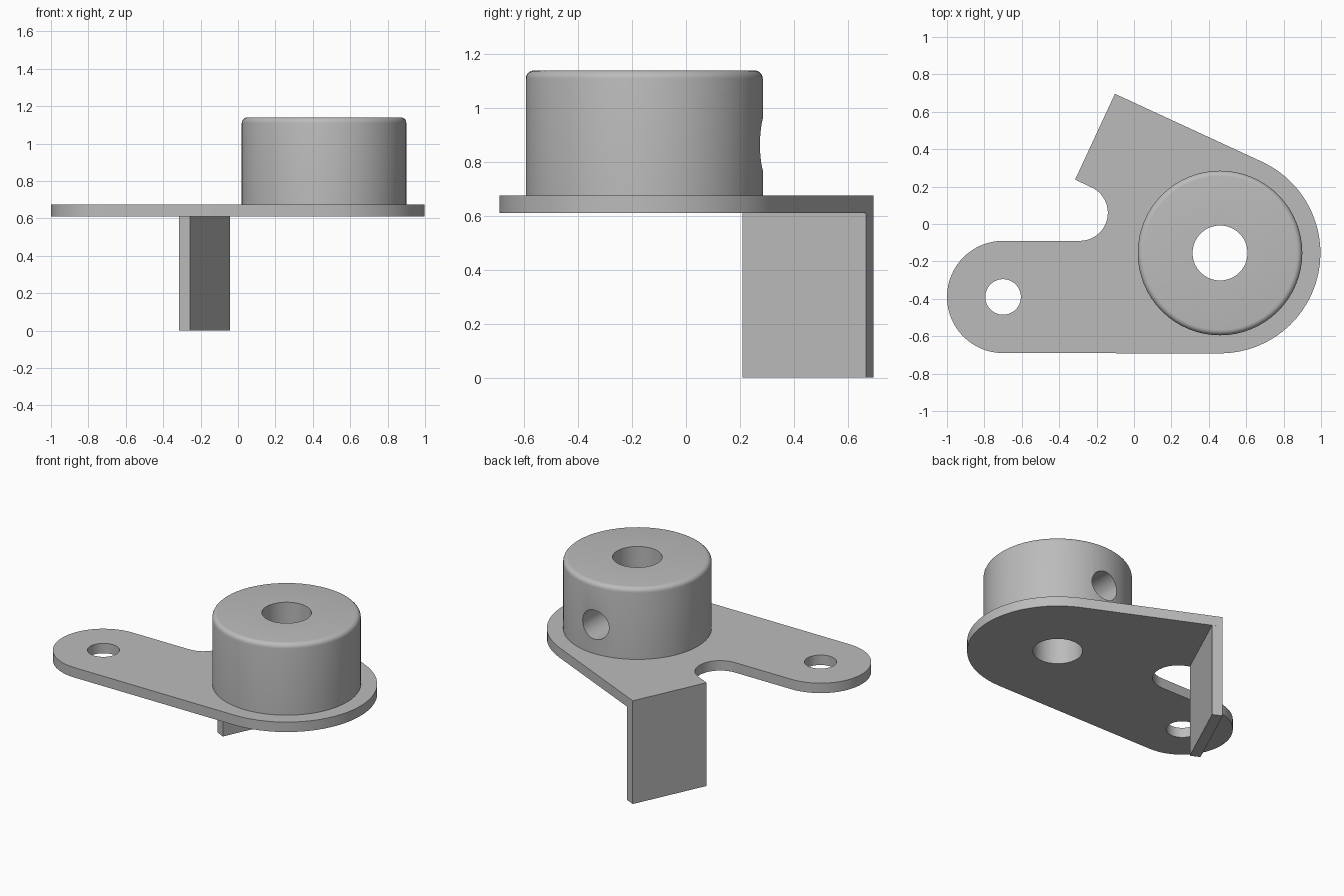
import bpy, bmesh
from math import cos, sin, radians
from mathutils import Matrix, Vector

if "Cube" in bpy.data.objects:
    bpy.data.objects.remove(bpy.data.objects["Cube"], do_unlink=True)

grey = bpy.data.materials.new("plain grey")
grey.use_nodes = True
grey.diffuse_color = (0.5, 0.5, 0.5, 1)
grey.node_tree.nodes["Principled BSDF"].inputs["Base Color"].default_value = grey.diffuse_color

SEGMENTS = 64
TILT = 65                      # direction of the angled tab edge, degrees
PLATE_LOW, PLATE_TOP, HUB_TOP = 0.61, 0.675, 1.14
HUB = Vector((0.46, -0.155))
ARM = Vector((-0.70, -0.39))
NOTCH = Vector((-0.29, 0.06))
TAB_BACK = Vector((-0.102, 0.696))
TAB_FRONT = Vector((-0.315, 0.237))


def finish(name, bm):
    bmesh.ops.recalc_face_normals(bm, faces=bm.faces[:])
    mesh = bpy.data.meshes.new(name)
    bm.to_mesh(mesh)
    bm.free()
    mesh.materials.append(grey)
    obj = bpy.data.objects.new(name, mesh)
    bpy.context.collection.objects.link(obj)
    return obj


def prism(name, outline, low, high):
    bm = bmesh.new()
    face = bm.faces.new([bm.verts.new((p[0], p[1], low)) for p in outline])
    top = bmesh.ops.extrude_face_region(bm, geom=[face])["geom"]
    verts = [g for g in top if isinstance(g, bmesh.types.BMVert)]
    bmesh.ops.translate(bm, verts=verts, vec=(0, 0, high - low))
    return finish(name, bm)


def arc(centre, radius, start, end):
    steps = max(2, round(abs(end - start) / 360 * SEGMENTS))
    angles = [radians(start + (end - start) * i / steps) for i in range(steps + 1)]
    return [centre + radius * Vector((cos(a), sin(a))) for a in angles]


def cylinder(name, radius, depth, matrix, fillet=0):
    bm = bmesh.new()
    bmesh.ops.create_cone(bm, cap_ends=True, segments=SEGMENTS, radius1=radius,
                          radius2=radius, depth=depth)
    if fillet:
        rim = [e for e in bm.edges if all(v.co.z > 0 for v in e.verts)]
        bmesh.ops.bevel(bm, geom=rim, offset=fillet, segments=5, profile=0.5, affect='EDGES')
    bm.transform(matrix)
    return finish(name, bm)


def select(obj):
    bpy.ops.object.select_all(action='DESELECT')
    obj.select_set(True)
    bpy.context.view_layer.objects.active = obj


def cut(obj, cutter):
    mod = obj.modifiers.new("hole", 'BOOLEAN')
    mod.operation, mod.solver, mod.object = 'DIFFERENCE', 'EXACT', cutter
    select(obj)
    bpy.ops.object.modifier_apply(modifier=mod.name)


# Flat plate: hub end, angled tab edge, rounded notch, arm end
outline = (arc(HUB, 0.537, -90, TILT) + [TAB_BACK, TAB_FRONT]
           + arc(NOTCH, 0.15, TILT, -90) + arc(ARM, 0.30, 90, 270))
plate = prism("base_plate", outline, PLATE_LOW, PLATE_TOP)

# Flange hanging from the angled edge
inward = 0.065 * Vector((sin(radians(TILT)), -cos(radians(TILT))))
flange = prism("bent_flange", [TAB_BACK, TAB_FRONT, TAB_FRONT + inward, TAB_BACK + inward],
               0, PLATE_LOW)

# Hub with rounded top rim
hub = cylinder("hub", 0.44, HUB_TOP - PLATE_TOP,
               Matrix.Translation((*HUB, (HUB_TOP + PLATE_TOP) / 2)), fillet=0.03)

# Bore, arm hole and rear set screw hole
bore = cylinder("bore_cutter", 0.147, 2, Matrix.Translation((*HUB, 0.8)))
arm_hole = cylinder("arm_hole_cutter", 0.095, 1, Matrix.Translation((*ARM, 0.64)))
screw = cylinder("screw_hole_cutter", 0.095, 0.6,
                 Matrix.Translation((HUB.x, HUB.y + 0.3, 0.865)) @ Matrix.Rotation(radians(90), 4, 'X'))
cut(plate, bore)
cut(plate, arm_hole)
cut(hub, bore)
cut(hub, screw)
for cutter in (bore, arm_hole, screw):
    bpy.data.objects.remove(cutter, do_unlink=True)

for part in (plate, hub):
    select(part)
    bpy.ops.object.shade_smooth_by_angle(angle=radians(30))
